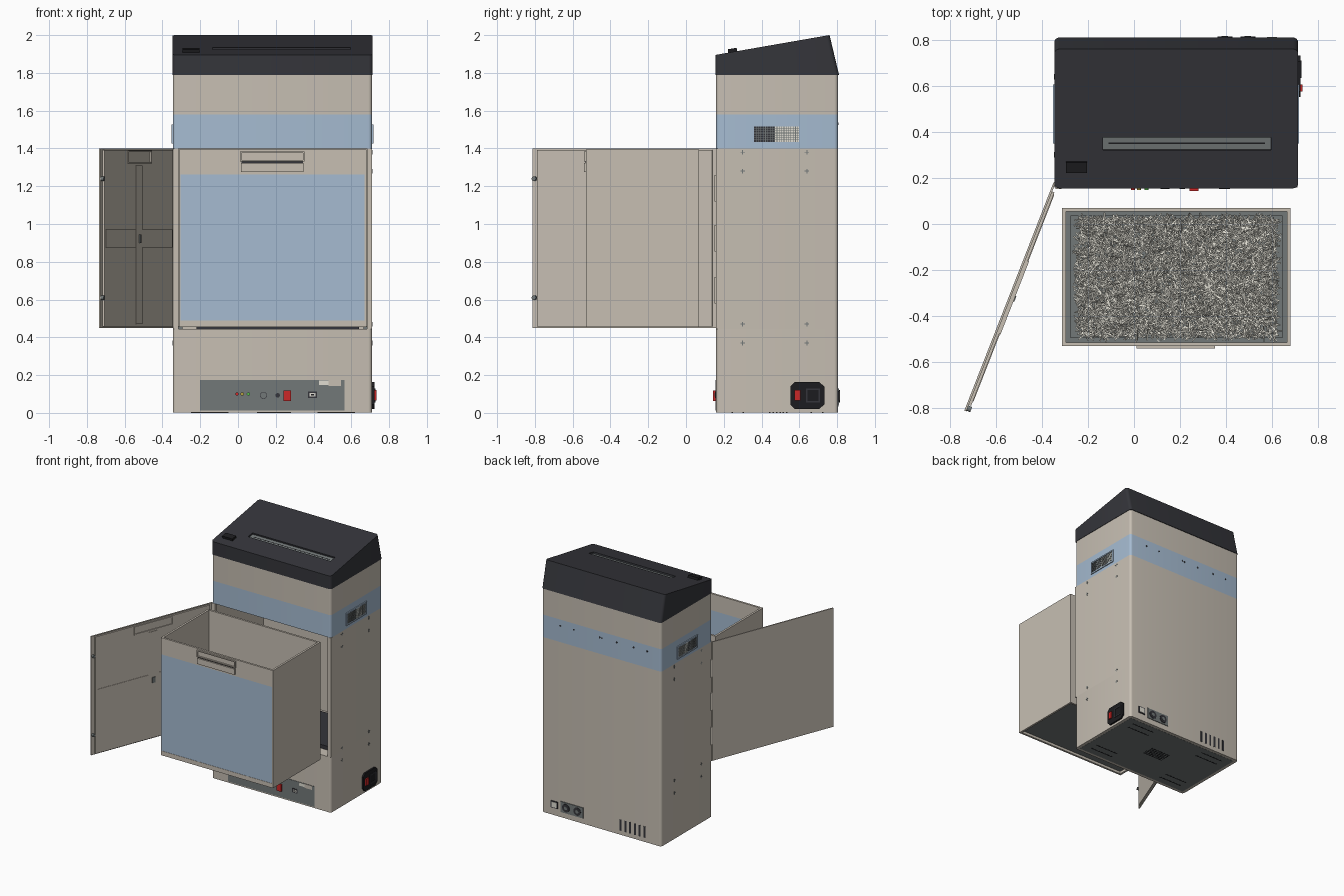
import bpy, bmesh, math, random
from mathutils import Matrix, Vector

if "Cube" in bpy.data.objects:
    bpy.data.objects.remove(bpy.data.objects["Cube"])

random.seed(4)


def mat(name, r, g, b):
    m = bpy.data.materials.new(name)
    m.diffuse_color = (r, g, b, 1)
    m.use_nodes = True
    m.node_tree.nodes["Principled BSDF"].inputs["Base Color"].default_value = m.diffuse_color
    return m


BEIGE = mat("beige", .57, .52, .45)
BLUE = mat("pale_blue", .38, .50, .64)
DARK = mat("charcoal", .035, .036, .043)
BLACK = mat("black", .012, .012, .014)
GREY = mat("panel_grey", .17, .19, .19)
RED = mat("red", .6, .02, .02)
GREEN = mat("green", .1, .5, .08)
AMBER = mat("amber", .45, .35, .05)
PAPER = mat("paper", .75, .73, .65)


def finish(name, bm, m, smooth=False):
    bmesh.ops.recalc_face_normals(bm, faces=bm.faces)
    me = bpy.data.meshes.new(name)
    bm.to_mesh(me)
    bm.free()
    ob = bpy.data.objects.new(name, me)
    bpy.context.collection.objects.link(ob)
    me.materials.append(m)
    if smooth:
        bpy.context.view_layer.objects.active = ob
        ob.select_set(True)
        bpy.ops.object.shade_smooth_by_angle(angle=math.radians(35))
        ob.select_set(False)
    return ob


def box(name, x0, x1, y0, y1, z0, z1, m, M=None):
    bm = bmesh.new()
    bmesh.ops.create_cube(bm, size=1)
    for v in bm.verts:
        v.co = Vector(((x0 + x1) / 2 + v.co.x * (x1 - x0),
                       (y0 + y1) / 2 + v.co.y * (y1 - y0),
                       (z0 + z1) / 2 + v.co.z * (z1 - z0)))
    if M:
        bm.transform(M)
    return finish(name, bm, m)


def prism(name, pts, z0, z1, m, M=None, smooth=True, shape=None):
    """Extrude an outline from z0 to z1."""
    bm = bmesh.new()
    f = bm.faces.new([bm.verts.new((p[0], p[1], z0)) for p in pts])
    r = bmesh.ops.extrude_face_region(bm, geom=[f])
    for v in r["geom"]:
        if isinstance(v, bmesh.types.BMVert):
            v.co.z = z1
            if shape:
                shape(v)
    if M:
        bm.transform(M)
    return finish(name, bm, m, smooth)


def disc(name, loc, r, depth, axis, m, n=16):
    bm = bmesh.new()
    bmesh.ops.create_cone(bm, cap_ends=True, segments=n, radius1=r, radius2=r, depth=depth)
    rot = Vector((0, 0, 1)).rotation_difference(Vector(axis)).to_matrix().to_4x4()
    bm.transform(Matrix.Translation(loc) @ rot)
    return finish(name, bm, m, True)


def frame(name, x0, x1, y0, y1, z0, z1, w, m, plane="xz", M=None):
    """Rectangular border of width w lying in the given plane."""
    for i, (a, b) in enumerate(((0, 0), (0, 1), (1, 0), (1, 1))):
        lo, hi = [x0, y0, z0], [x1, y1, z1]
        k = "xyz".index(plane[a])
        if b:
            lo[k] = hi[k] - w
        else:
            hi[k] = lo[k] + w
        if a == 1:  # keep the bars from overlapping
            j = "xyz".index(plane[0])
            lo[j] += w
            hi[j] -= w
        box(f"{name}_{i}", lo[0], hi[0], lo[1], hi[1], lo[2], hi[2], m, M)


def arc(cx, cy, r, a0, n=5):
    return [(cx + r * math.cos(math.radians(a0 + 90 * i / n)),
             cy + r * math.sin(math.radians(a0 + 90 * i / n))) for i in range(n + 1)]


def round_rect(x0, x1, y0, y1, r):
    return (arc(x1 - r, y1 - r, r, 0) + arc(x0 + r, y1 - r, r, 90)
            + arc(x0 + r, y0 + r, r, 180) + arc(x1 - r, y0 + r, r, 270))


X0, X1, Y0, Y1 = -.345, .71, .16, .805
outline = round_rect(X0, X1, Y0, Y1, .02)

# Cabinet: base, open C-shaped middle, blue band, upper collar
prism("cabinet_base", outline, .002, .445, BEIGE)
t = .018
shell = ([(X1, Y0)] + arc(X1 - .02, Y1 - .02, .02, 0) + arc(X0 + .02, Y1 - .02, .02, 90)
         + [(X0, Y0), (X0 + t, Y0), (X0 + t, Y1 - t), (X1 - t, Y1 - t), (X1 - t, Y0)])
prism("cabinet_shell", shell, .445, 1.4, BEIGE)
prism("blue_band", outline, 1.4, 1.58, BLUE)
prism("cabinet_collar", outline, 1.58, 1.79, BEIGE)
box("front_flange_right", .683, .71, .158, .178, .445, 1.4, BEIGE)
box("front_flange_left", -.345, -.316, .158, .178, .445, 1.4, BEIGE)
box("cavity_floor_tray", -.22, .64, .25, .72, .445, .475, DARK)
for x in (-.32, .665):
    box("bin_rail", x, x + .025, .2, .76, .445, .46, GREY)

# Sloped head
SL = .174


def slope(v):
    v.co.y = .155 + (v.co.y - .155) * .605 / .655
    v.co.z = 1.895 + (v.co.y - .155) * SL


head = prism("head_cover", round_rect(X0 - .001, X1 + .003, .155, .81, .022), 1.79, 1.9, DARK, shape=slope)
tilt = Matrix.Translation((0, .155, 1.895)) @ Matrix.Rotation(math.atan(SL), 4, "X")
cut = box("feed_slot_cutter", -.135, .595, .168, .224, -.018, .03, BLACK, tilt)
cut.hide_render = cut.hide_viewport = True
mod = head.modifiers.new("feed_slot", "BOOLEAN")
mod.object, mod.solver = cut, "EXACT"
box("feed_slot_plate", -.134, .594, .169, .223, -.02, -.012, GREY, tilt)
box("feed_slot_mouth", -.11, .57, .193, .199, -.014, -.0115, BLACK, tilt)
box("head_button", -.295, -.205, .07, .118, -.005, .018, BLACK, tilt)

# Side grilles and screws, mirrored
for s, xf in ((1, X1), (-1, X0)):
    def side(name, y0, y1, z0, z1, d, m):
        return box(name, min(xf, xf + s * d), max(xf, xf + s * d), y0, y1, z0, z1, m)
    side("grille_dark_backing", .36, .47, 1.435, 1.515, .0015, DARK)
    side("grille_light_backing", .47, .6, 1.435, 1.515, .0015, PAPER)
    xa, xb = sorted((xf, xf + s * .007))
    frame("grille_frame", xa, xb, .35, .607, 1.425, 1.527, .01, BLUE, "yz")
    for i in range(1, 20):
        y = .36 + i * .0122
        side("grille_bar", y - .0016, y + .0016, 1.435, 1.517, .004, GREY)
    for i in range(1, 7):
        z = 1.435 + i * .0117
        side("grille_cross_bar", .36, .597, z - .0016, z + .0016, .004, GREY)
    for y in (.30, .64):
        for z in (.37, .47, 1.28, 1.38):
            side("side_screw", y - .012, y + .012, z - .002, z + .002, .002, GREY)
            side("side_screw", y - .003, y + .003, z - .012, z + .012, .002, GREY)

# Power inlet on the right side
toX = Matrix(((0, 0, 1, 0), (1, 0, 0, 0), (0, 1, 0, 0), (0, 0, 0, 1)))
octo = [(.575, .02), (.705, .02), (.732, .045), (.732, .14), (.705, .163), (.575, .163), (.552, .14), (.552, .045)]
prism("power_inlet", octo, .708, .723, BLACK, toX, False)
box("power_switch", .72, .733, .575, .606, .065, .12, RED)
frame("power_socket_rim", .72, .727, .635, .71, .055, .13, .008, DARK, "yz")

# Control panel on the front
box("control_panel", -.2, .565, .157, .162, .012, .175, GREY)
for x, m in ((-.005, RED), (.022, AMBER), (.055, GREEN)):
    disc("indicator_light", (x, .154, .1), .009, .014, (0, -1, 0), m)
disc("key_ring", (.135, .156, .093), .019, .006, (0, -1, 0), DARK)
disc("key_face", (.135, .154, .093), .016, .006, (0, -1, 0), GREY)
disc("key_lock", (.21, .155, .093), .012, .008, (0, -1, 0), DARK)
box("rocker_switch", .242, .28, .143, .16, .062, .118, RED)
box("port_plate", .37, .418, .153, .16, .08, .112, DARK)
box("port", .378, .41, .152, .16, .087, .105, PAPER)
box("port_hole", .386, .402, .151, .16, .091, .101, BLACK)
box("panel_tab", .48, .545, .155, .16, .143, .175, BEIGE)
box("panel_tab_label", .43, .48, .155, .16, .148, .172, PAPER)

# Back fittings: sockets, vents, band screws
box("back_switch_rim", .57, .63, .8, .81, .06, .115, DARK)
box("back_switch", .578, .622, .8, .813, .067, .108, PAPER)
box("back_socket_plate", .345, .545, .8, .81, .045, .13, GREY)
for x in (.395, .495):
    disc("back_socket", (x, .81, .088), .032, .008, (0, 1, 0), DARK)
    disc("back_socket_core", (x, .813, .088), .014, .006, (0, 1, 0), GREY)
for i in range(6):
    x = -.205 + i * .042
    box("back_vent", x, x + .017, .8, .8065, .035, .125, DARK)
for x in (.55, .43, .2, .18, .05, -.1, -.22):
    disc("band_screw", (x, .805, 1.53), .007, .004, (0, 1, 0), DARK, 10)

# Underside plate and slots
box("underside_plate", -.32, .685, .185, .78, .001, .003, GREY)
for i in range(6):
    box("underside_vent", .1, .28, .44 + i * .018, .448 + i * .018, 0, .003, BLACK)
for x in (-.25, .42):
    for y in (.24, .30, .66, .72):
        box("underside_slot", x, x + .2, y, y + .008, 0, .003, BLACK)

# Pull-out bin
BX0, BX1, BY0, BY1, BZ0, BZ1, w = -.312, .68, -.53, .07, .455, 1.395, .016
box("bin_side_left", BX0, BX0 + w, BY0 + w, BY1 - w, BZ0, BZ1, BEIGE)
box("bin_side_right", BX1 - w, BX1, BY0 + w, BY1 - w, BZ0, BZ1, BEIGE)
box("bin_back", BX0, BX1, BY1 - w, BY1, BZ0, BZ1, BEIGE)
box("bin_front_lower_rail", BX0, BX1, BY0, BY0 + w, BZ0, .49, BEIGE)
box("bin_front_upper_rail", BX0, BX1, BY0, BY0 + w, 1.262, BZ1, BEIGE)
box("bin_front_stile_left", BX0, -.305, BY0, BY0 + w, .49, 1.262, BEIGE)
box("bin_front_stile_right", .67, BX1, BY0, BY0 + w, .49, 1.262, BEIGE)
box("bin_window", -.305, .67, BY0 + .002, BY0 + .01, .49, 1.262, BLUE)
box("bin_floor", BX0 + w, BX1 - w, BY0 + w, BY1 - w, .475, .49, GREY)
frame("bin_inner_ledge", BX0 + w, BX1 - w, BY0 + w, BY1 - w, .49, .52, .02, GREY, "xy")
frame("bin_handle_frame", .01, .352, -.54, -.53, 1.33, 1.385, .008, BEIGE)
box("bin_handle_grip", .015, .347, -.541, -.53, 1.276, 1.322, BEIGE)
box("bin_handle_shadow", .018, .344, -.5315, -.53, 1.322, 1.33, DARK)

# Shredded paper heap
bm = bmesh.new()
for i in range(5000):
    c = Vector((random.uniform(-.245, .615), random.uniform(-.49, .025), random.uniform(.5, .6)))
    a = random.uniform(0, math.tau)
    L = random.uniform(.018, .032)
    d = Vector((math.cos(a), math.sin(a), random.uniform(-.4, .4))) * L
    n = Vector((-math.sin(a), math.cos(a), random.uniform(-.7, .7))) * .0028
    bm.faces.new([bm.verts.new(p) for p in (c - d - n, c + d - n, c + d + n, c - d + n)])
finish("shredded_paper", bm, PAPER)

# Open door, built flat along local x and swung about the hinge
ang = math.atan2(-.985, -.385)
D = Matrix.Translation((-.353, .172, 0)) @ Matrix.Rotation(ang, 4, "Z")
W = 1.055
box("door_sheet", 0, W, 0, .009, .45, 1.4, BEIGE, D)
box("door_inner_panel", .03, W - .03, .009, .02, .458, 1.392, BEIGE, D)
box("door_rib_vertical", .48, .57, .02, .024, .47, 1.31, BEIGE, D)
box("door_rib_horizontal", .04, W - .05, .02, .023, .875, .97, BEIGE, D)
box("door_catch", .51, .535, .023, .03, .9, .945, GREY, D)
frame("door_handle_back", .35, .69, .02, .026, 1.32, 1.388, .008, BEIGE, "xz", D)
for z in (.61, 1.24):
    disc("door_bumper", D @ Vector((W - .015, .016, z)), .012, .02, D.to_3x3() @ Vector((0, 1, 0)), GREY)
for z in (.65, .925, 1.19):
    disc("hinge_pin", (-.342, .172, z), .011, .14, (0, 0, 1), BEIGE, 12)
    box("hinge_leaf", -.34, -.315, .152, .16, z - .07, z + .07, BEIGE)
